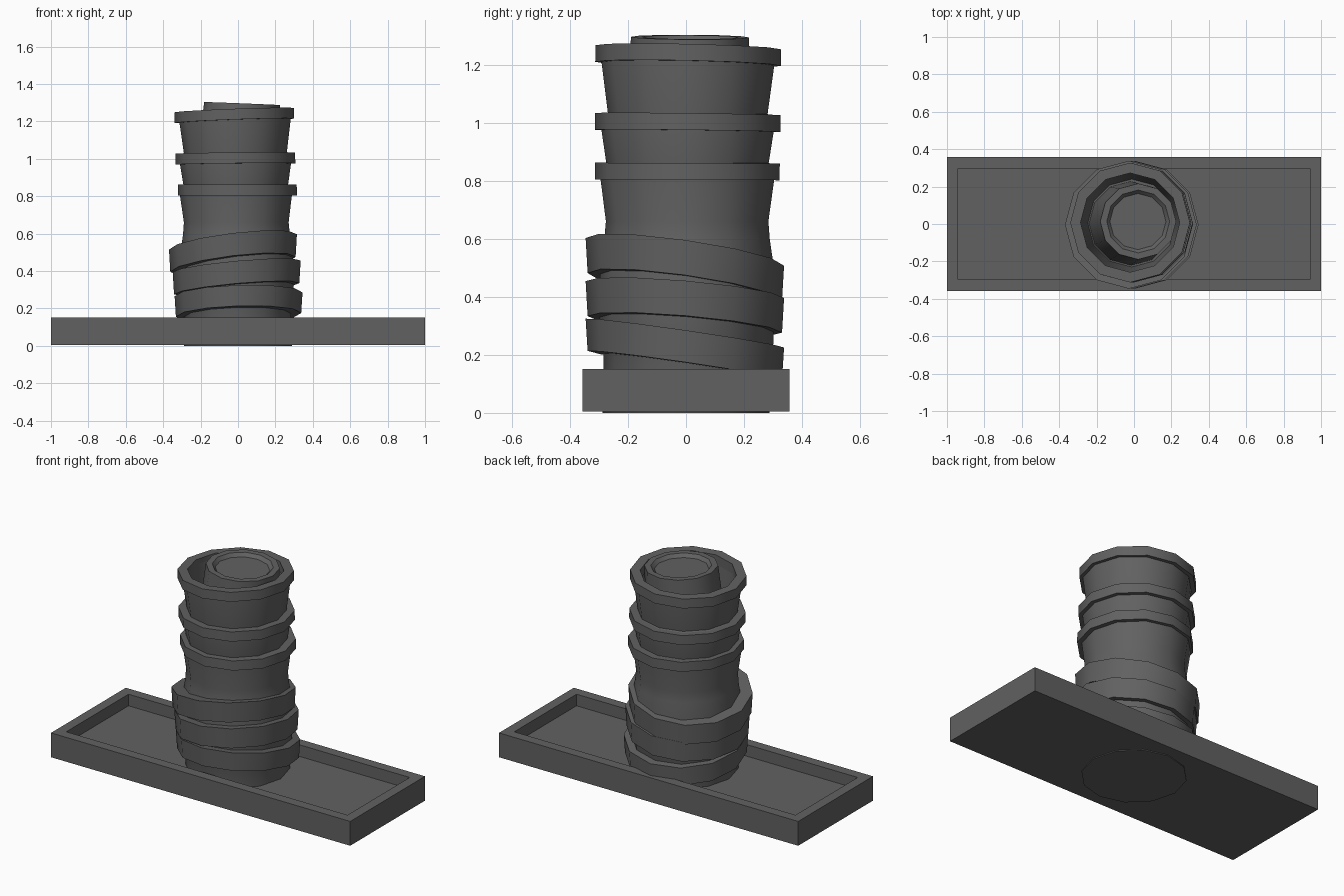
import bpy, bmesh, math

if "Cube" in bpy.data.objects:
    bpy.data.objects.remove(bpy.data.objects["Cube"])

grey = bpy.data.materials.new("dark_grey")
grey.diffuse_color = (0.12, 0.12, 0.12, 1)
grey.use_nodes = True
grey.node_tree.nodes["Principled BSDF"].inputs["Base Color"].default_value = grey.diffuse_color


def finish(name, bm):
    bmesh.ops.recalc_face_normals(bm, faces=bm.faces)
    mesh = bpy.data.meshes.new(name)
    bm.to_mesh(mesh)
    bm.free()
    mesh.materials.append(grey)
    ob = bpy.data.objects.new(name, mesh)
    bpy.context.collection.objects.link(ob)
    return ob


def lathe(name, profile, centre=(0, 0), slope=(0, 0), drift=(0, 0), sides=12, closed=False):
    """Revolve (radius, z) points; slope tilts the part, drift leans its axis per unit z."""
    bm = bmesh.new()
    rings = []
    for r, z in profile:
        ring = []
        for i in range(sides):
            a = 2 * math.pi * i / sides
            x, y = r * math.cos(a), r * math.sin(a)
            ring.append(bm.verts.new((centre[0] + drift[0] * z + x, centre[1] + drift[1] * z + y,
                                      z + slope[0] * x + slope[1] * y)))
        rings.append(ring)
    pairs = list(zip(rings, rings[1:]))
    if closed:
        pairs.append((rings[-1], rings[0]))
    for a, b in pairs:
        for i in range(sides):
            j = (i + 1) % sides
            bm.faces.new((a[i], a[j], b[j], b[i]))
    if not closed:
        bm.faces.new(rings[0][::-1])
        bm.faces.new(rings[-1])
    return finish(name, bm)


# Rectangular tray: flat rim, then straight inner walls down to the floor
bm = bmesh.new()
loops = []
for hx, hy, z in ((1, 0.357, 0.005), (1, 0.357, 0.152), (0.94, 0.297, 0.152), (0.94, 0.297, 0.082)):
    loops.append([bm.verts.new((sx * hx, sy * hy, z))
                  for sx, sy in ((-1, -1), (1, -1), (1, 1), (-1, 1))])
for a, b in zip(loops, loops[1:]):
    for i in range(4):
        j = (i + 1) % 4
        bm.faces.new((a[i], a[j], b[j], b[i]))
bm.faces.new(loops[0][::-1])
bm.faces.new(loops[-1])
finish("tray", bm)

# Hollow barrel: threaded neck below, flared sections above, open at the top
lean = (-0.014, 0.006)
lathe("barrel", [(0.288, 0.0), (0.285, 0.20), (0.30, 0.24), (0.30, 0.50), (0.285, 0.60),
                 (0.28, 0.66), (0.30, 0.81), (0.30, 0.85), (0.28, 0.862), (0.298, 0.98),
                 (0.298, 1.02), (0.275, 1.03), (0.298, 1.205), (0.298, 1.24),
                 (0.27, 1.24), (0.235, 0.85)], drift=lean)

# Flat collars around the barrel
for name, z0, z1, r, cx, slope in (("lower_collar", 0.803, 0.861, 0.318, 0.008, (0, -0.004)),
                                   ("middle_collar", 0.972, 1.03, 0.32, 0.0, (0.01, -0.012)),
                                   ("top_collar", 1.203, 1.26, 0.32, -0.003, (0.037, -0.022))):
    lathe(name, [(r, z0), (r, z1), (0.265, z1), (0.265, z0)],
          centre=(cx, 0), drift=lean, slope=slope, closed=True)

# Tilted thread bands around the neck
for i, (z, h, cx, slope) in enumerate(((0.22, 0.11, 0.003, (0.03, -0.145)),
                                       (0.365, 0.12, -0.007, (0.09, -0.085)),
                                       (0.495, 0.12, -0.027, (0.12, -0.14)))):
    lathe(f"thread_band_{i + 1}", [(0.335, z - h / 2), (0.342, z + h / 2),
                                   (0.27, z + h / 2), (0.27, z - h / 2)],
          centre=(cx, -0.004), slope=slope, closed=True)

# Inner tube, off centre, with a shallow recess in its top
lathe("inner_tube", [(0.225, 0.84), (0.203, 1.295), (0.168, 1.295), (0.15, 1.275)],
      centre=(-0.085, -0.015), drift=(0.083, 0.022), slope=(-0.04, -0.005))

# Smooth shading around the barrel, hard edges kept
bpy.ops.object.select_all(action='DESELECT')
for ob in bpy.data.objects:
    ob.select_set(True)
    bpy.context.view_layer.objects.active = ob
bpy.ops.object.shade_smooth_by_angle(angle=math.radians(35))
